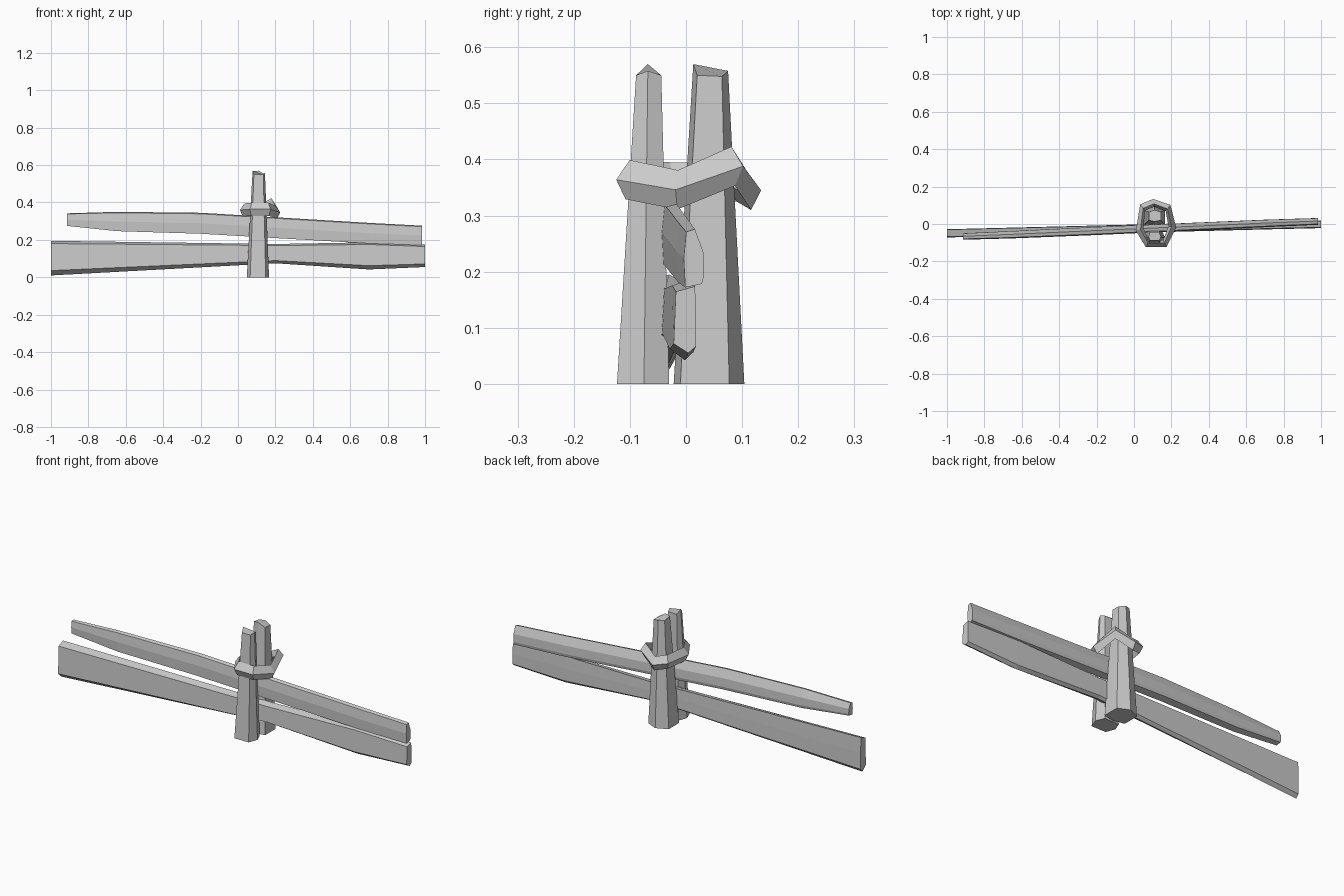
import bpy, bmesh
from mathutils import Vector


def loft(name, rings, closed=False):
    """Skin equal-sized rings of points into a flat-shaded solid."""
    bm = bmesh.new()
    loops = [[bm.verts.new(p) for p in ring] for ring in rings]
    n = len(loops[0])
    pairs = list(zip(loops, loops[1:]))
    if closed:
        pairs.append((loops[-1], loops[0]))
    for a, b in pairs:
        for i in range(n):
            j = (i + 1) % n
            bm.faces.new((a[i], a[j], b[j], b[i]))
    if not closed:
        bm.faces.new(loops[0])
        bm.faces.new(loops[-1])
    bmesh.ops.recalc_face_normals(bm, faces=bm.faces)
    mesh = bpy.data.meshes.new(name)
    bm.to_mesh(mesh)
    bm.free()
    obj = bpy.data.objects.new(name, mesh)
    bpy.context.collection.objects.link(obj)
    return obj


# Posts: tapered six-sided stakes with roughly cut tops
front_base = [(0.065, -0.123), (0.148, -0.123), (0.166, -0.075),
              (0.148, -0.03), (0.065, -0.03), (0.047, -0.075)]
front_top = [(0.085, -0.089, 0.55), (0.135, -0.089, 0.55), (0.144, -0.068, 0.558),
             (0.135, -0.044, 0.55), (0.085, -0.044, 0.55), (0.078, -0.068, 0.57)]
loft("front_post", [[(x, y, 0) for x, y in front_base], front_top])

back_base = [(0.166, -0.01), (0.166, 0.077), (0.107, 0.104),
             (0.047, 0.077), (0.047, -0.01), (0.107, -0.022)]
back_top = [(0.144, 0.02, 0.55), (0.144, 0.064, 0.548), (0.11, 0.075, 0.558),
            (0.08, 0.064, 0.56), (0.08, 0.02, 0.567), (0.11, 0.013, 0.57)]
loft("back_post", [[(x, y, 0) for x, y in back_base], back_top])


# Rails: split planks, stations are (x, y centre, bottom, top, half thickness)
def rail(name, stations, section):
    loft(name, [[(x, y + u * w, lo + v * (hi - lo)) for u, v in section]
                for x, y, lo, hi, w in stations])


rail("lower_rail",
     [(-1, -0.05, 0.01, 0.195, 0.022), (0.2, -0.02, 0.075, 0.178, 0.022),
      (0.7, -0.008, 0.042, 0.187, 0.021), (1, -0.002, 0.055, 0.174, 0.02)],
     [(-1, 0.14), (0.3, 0), (1, 0.1), (1, 0.55), (0.9, 1), (-0.8, 0.92)])
rail("upper_rail",
     [(-0.915, -0.067, 0.275, 0.342, 0.017), (-0.65, -0.057, 0.247, 0.35, 0.02),
      (-0.2, -0.037, 0.233, 0.345, 0.022), (0.7, 0.003, 0.181, 0.291, 0.02),
      (0.985, 0.014, 0.172, 0.276, 0.018)],
     [(-0.85, 0), (0.8, 0.06), (1, 0.2), (0.95, 0.6), (0.1, 1), (-0.75, 0.95), (-1, 0.5)])

# Rope: diamond-section loop tied around both posts
path = [(0.072, -0.105, 0.364), (0.165, -0.105, 0.364), (0.205, -0.015, 0.346),
        (0.182, 0.085, 0.388), (0.105, 0.113, 0.345), (0.046, 0.088, 0.36),
        (0.03, -0.03, 0.36)]
centre = Vector((0.118, 0, 0))
rings = []
for p in path:
    c = Vector(p)
    out = c - centre
    out.z = 0
    out.normalize()
    up = Vector((0, 0, 0.035))
    rings.append([c + out * 0.021, c + up - out * 0.005,
                  c - out * 0.021, c - up + out * 0.003])
loft("rope_loop", rings, closed=True)
